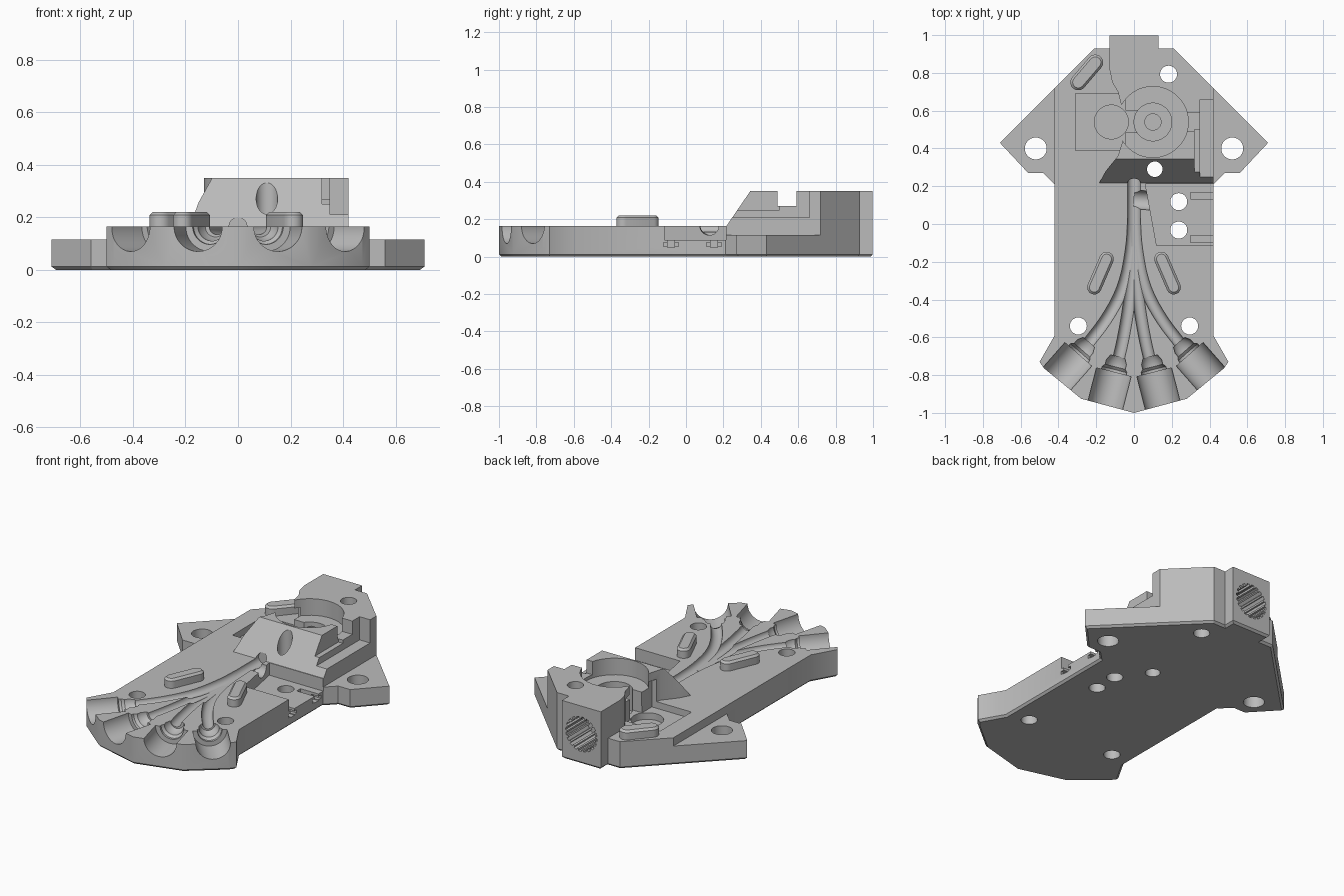
import bpy, bmesh, math
from mathutils import Vector

if "Cube" in bpy.data.objects:
    bpy.data.objects.remove(bpy.data.objects["Cube"], do_unlink=True)

grey = bpy.data.materials.new("plain grey")
grey.use_nodes = True
grey.diffuse_color = (0.5, 0.5, 0.5, 1)
grey.node_tree.nodes["Principled BSDF"].inputs["Base Color"].default_value = (0.5, 0.5, 0.5, 1)

TOP = 0.165  # deck height


def finish(name, bm):
    bmesh.ops.recalc_face_normals(bm, faces=bm.faces)
    me = bpy.data.meshes.new(name)
    bm.to_mesh(me)
    bm.free()
    me.materials.append(grey)
    ob = bpy.data.objects.new(name, me)
    bpy.context.collection.objects.link(ob)
    return ob


def prism(name, pts, z0, z1, bevel_z=None, bevel=0.012):
    """Extrude a plan outline; optionally chamfer the rim at height bevel_z."""
    bm = bmesh.new()
    face = bm.faces.new([bm.verts.new((x, y, z0)) for x, y in pts])
    ext = bmesh.ops.extrude_face_region(bm, geom=[face])["geom"]
    for v in ext:
        if isinstance(v, bmesh.types.BMVert):
            v.co.z = z1
    if bevel_z is not None:
        rim = [e for e in bm.edges if all(abs(v.co.z - bevel_z) < 1e-5 for v in e.verts)]
        bmesh.ops.bevel(bm, geom=rim, offset=bevel, segments=1, affect='EDGES')
    return finish(name, bm)


def box(name, x0, x1, y0, y1, z0, z1):
    return prism(name, [(x0, y0), (x1, y0), (x1, y1), (x0, y1)], z0, z1)


def sweep(name, path, radii, sides=32):
    """Round tube along a path, one radius per point."""
    bm = bmesh.new()
    path = [Vector(p) for p in path]
    rings = []
    for i, p in enumerate(path):
        t = (path[min(i + 1, len(path) - 1)] - path[max(i - 1, 0)]).normalized()
        u = t.orthogonal().normalized() if abs(t.z) > 0.9 else t.cross(Vector((0, 0, 1))).normalized()
        w = u.cross(t)
        r = radii[i]
        rings.append([bm.verts.new(p + r * (math.cos(a) * u + math.sin(a) * w))
                      for a in (math.tau * (k + 0.5) / sides for k in range(sides))])
    for a, b in zip(rings, rings[1:]):
        for k in range(sides):
            bm.faces.new((a[k], a[k - 1], b[k - 1], b[k]))
    bm.faces.new(rings[0])
    bm.faces.new(rings[-1])
    return finish(name, bm)


def rod(name, a, b, r, sides=40):
    return sweep(name, [a, b], [r, r], sides)


def hole(x, y, r, z0=-0.1, z1=0.5):
    return rod("cutter", (x, y, z0), (x, y, z1), r)


def rounded(pts, rounds=2):
    """Corner cutting that keeps the end points."""
    pts = [Vector((x, y, TOP)) for x, y in pts]
    for _ in range(rounds):
        out = [pts[0]]
        for a, b in zip(pts, pts[1:]):
            out += [a.lerp(b, 0.25), a.lerp(b, 0.75)]
        pts = out + [pts[-1]]
    return pts


def combine(target, other, op):
    other.hide_render = True
    mod = target.modifiers.new("join", 'BOOLEAN')
    mod.operation, mod.object, mod.solver = op, other, 'EXACT'
    bpy.context.view_layer.objects.active = target
    bpy.ops.object.modifier_apply(modifier=mod.name)
    bpy.data.objects.remove(other, do_unlink=True)


def cut(target, *others):
    for o in others:
        combine(target, o, 'DIFFERENCE')


def mirrored(half):
    return half + [(-x, y) for x, y in reversed(half) if x > 0]


# Base plate with fanned front and pointed back
body = prism("base_plate", mirrored([
    (0, -1), (0.28, -0.925), (0.475, -0.765), (0.5, -0.73), (0.42, -0.59),
    (0.42, 0.72), (0.21, 0.93), (0.13, 0.93), (0.13, 0.998)]), 0, TOP, bevel_z=0)

# Low mounting wings
wings = prism("wings", mirrored([
    (0.3, 0.21), (0.42, 0.21), (0.48, 0.27), (0.56, 0.27), (0.71, 0.43), (0.41, 0.73), (0.3, 0.73)]),
    0, 0.115, bevel_z=0)
combine(body, wings, 'UNION')

# Tall housing with sloped front
tower = prism("housing", [
    (-0.13, 0.998), (0.13, 0.998), (0.13, 0.93), (0.21, 0.93), (0.42, 0.72), (0.42, 0.215),
    (-0.185, 0.215), (-0.15, 0.28), (-0.085, 0.36), (-0.06, 0.44), (-0.02, 0.54),
    (-0.07, 0.64), (-0.085, 0.7), (-0.115, 0.75), (-0.13, 0.82)], 0.1, 0.35)
bm = bmesh.new()
ends = [[bm.verts.new((x, y, z)) for y, z in ((0.1, 0.165), (0.217, 0.165), (0.345, 0.352), (0.345, 0.5), (0.1, 0.5))]
        for x in (-0.4, 0.6)]
for loop in ends:
    bm.faces.new(loop)
for k in range(5):
    bm.faces.new((ends[0][k - 1], ends[0][k], ends[1][k], ends[1][k - 1]))
cut(tower, finish("slope_cutter", bm))
combine(body, tower, 'UNION')

# Housing recesses: stepped round well, side ledge and latch slot
cut(body,
    hole(0.1, 0.54, 0.188, 0.25),
    hole(0.1, 0.54, 0.1, 0.1),
    hole(0.1, 0.54, 0.043, 0.03),
    box("cutter", 0.35, 0.5, 0.15, 0.66, 0.21, 0.5),
    box("cutter", 0.32, 0.4, 0.15, 0.5, 0.25, 0.5),
    box("cutter", 0.22, 0.4, 0.49, 0.59, 0.27, 0.5))

# Square pocket with round seat, joined to the well
cut(body,
    box("cutter", -0.31, -0.045, 0.39, 0.69, 0.125, 0.3),
    hole(-0.12, 0.54, 0.09, 0.085, 0.3),
    box("cutter", -0.06, 0.06, 0.485, 0.6, 0.126, 0.5))

# Ribbed port in the back face, with a narrow passage to the well
teeth = 20
ribs = []
for k in range(teeth):
    for off, r in ((0, 0.105), (0.55, 0.105), (0.6, 0.093), (0.95, 0.093)):
        a = math.tau * (k + off) / teeth
        ribs.append((r * math.cos(a), r * math.sin(a)))
port = prism("port_cutter", ribs, 0, 0.3)
for v in port.data.vertices:
    x, y, z = v.co
    v.co = (x, 1.1 - z, 0.18 + y)
port.data.flip_normals() if port.data.polygons[0].normal.y < 0 and port.data.polygons[0].center.y > 1 else None
cut(body, port, rod("cutter", (0, 0.85, 0.18), (0.06, 0.6, 0.18), 0.045))

# Side connector pocket with clip slots
cut(body, prism("cutter", [(0.06, 0.213), (0.12, -0.115), (0.5, -0.115), (0.5, 0.213)], 0.09, 0.22))
for y in (-0.08, 0.15):
    cut(body, box("cutter", 0.3, 0.5, y - 0.018, y + 0.018, 0.05, 0.12),
        box("cutter", 0.37, 0.46, y - 0.04, y + 0.04, 0.055, 0.075))
cut(body, rod("cutter", (0.0, 0.13, TOP), (0.14, 0.12, TOP), 0.05))

# Cable trunk, four branches and their sockets
cut(body, rod("cutter", (0, 0.245, TOP), (0, -0.12, TOP), 0.034))
branches = [
    ([(0.003, 0.04), (0.01, -0.12), (0.05, -0.33), (0.14, -0.5), (0.25, -0.64)], (0.295, -0.69), (0.66, -0.75)),
    ([(0.004, -0.06), (0.005, -0.22), (0.025, -0.42), (0.055, -0.6), (0.088, -0.74)], (0.107, -0.785), (0.25, -0.97))]
for path, seat, direction in branches:
    for s in (-1, 1):
        pts = rounded([(s * x, y) for x, y in path])
        cut(body, sweep("cutter", pts, [0.031] * len(pts), 24))
        p = Vector((s * seat[0], seat[1], TOP))
        d = Vector((s * direction[0], direction[1], 0)).normalized()
        steps = [(-0.085, 0.04), (-0.055, 0.055), (-0.03, 0.055), (-0.015, 0.068), (0.004, 0.068)]
        cut(body, sweep("cutter", [p + d * a for a, r in steps], [r for a, r in steps]),
            rod("cutter", p, p + d * 0.4, 0.095))

# Screw holes
for s in (-1, 1):
    cut(body, hole(s * 0.52, 0.4, 0.058), hole(s * 0.295, -0.54, 0.045))
for x, y, r in ((0.183, 0.793, 0.045), (0.11, 0.29, 0.041), (0.237, 0.118, 0.045), (0.237, -0.032, 0.045)):
    cut(body, hole(x, y, r))


# Raised rounded locating keys
def key(name, a, b, r):
    a, b = Vector(a), Vector(b)
    base = math.atan2(b.y - a.y, b.x - a.x) + math.pi / 2
    pts = []
    for c, start in ((a, base), (b, base + math.pi)):
        for k in range(11):
            t = start + math.pi * k / 10
            pts.append((c.x + r * math.cos(t), c.y + r * math.sin(t)))
    return prism(name, pts, 0.15, 0.22, bevel_z=0.22)


parts = [body,
         key("left_key", (0.21, -0.335), (0.145, -0.185), 0.038),
         key("right_key", (-0.21, -0.335), (-0.145, -0.185), 0.038),
         key("rear_key", (-0.295, 0.75), (-0.205, 0.855), 0.042)]

bpy.ops.object.select_all(action='DESELECT')
for ob in parts:
    ob.select_set(True)
bpy.context.view_layer.objects.active = body
bpy.ops.object.shade_smooth_by_angle(angle=math.radians(30))
